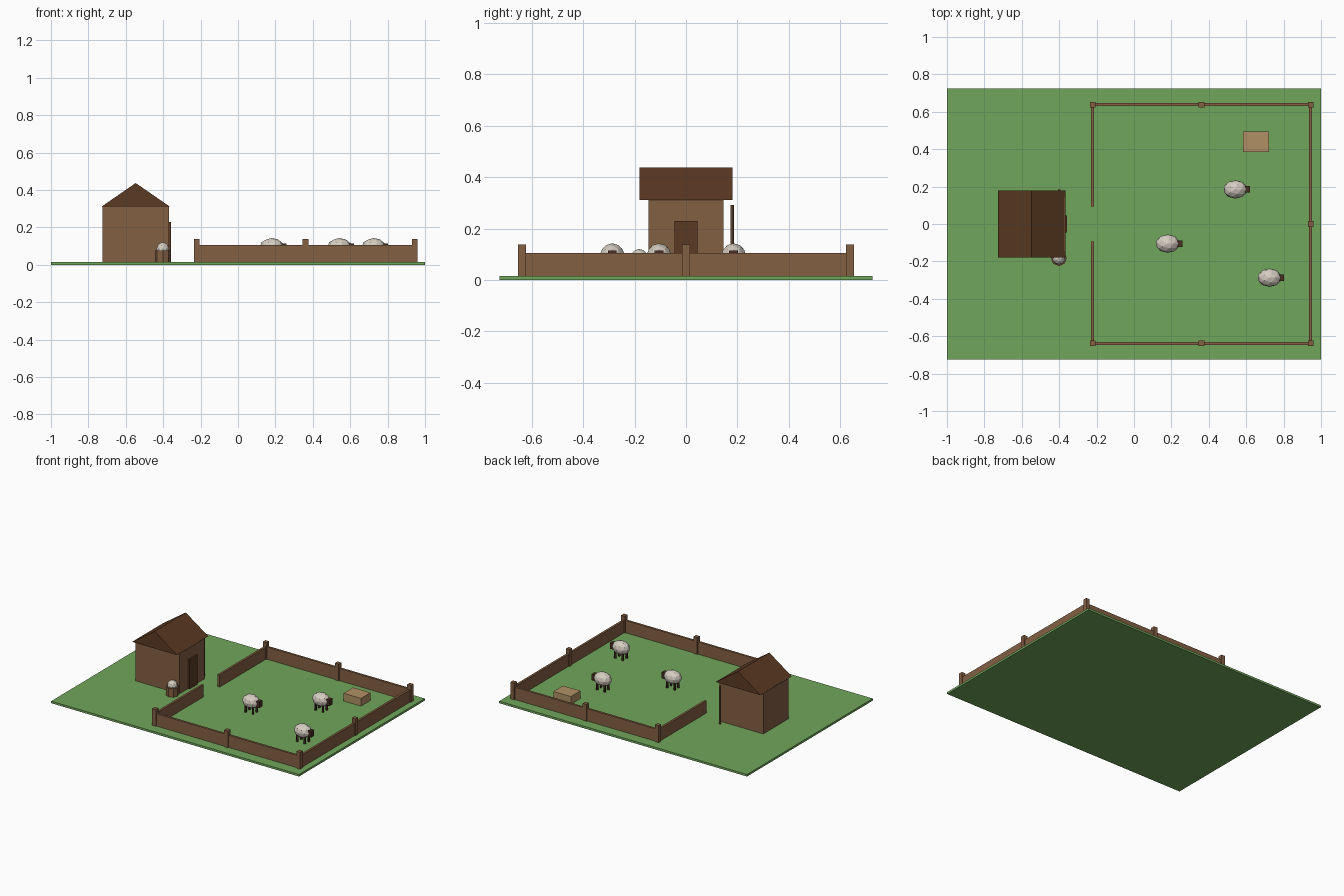
import bpy, bmesh
from mathutils import Matrix, Vector

cube = bpy.data.objects.get("Cube")
if cube:
    bpy.data.objects.remove(cube, do_unlink=True)


def material(name, r, g, b):
    m = bpy.data.materials.new(name)
    m.use_nodes = True
    m.diffuse_color = (r, g, b, 1)
    m.node_tree.nodes["Principled BSDF"].inputs["Base Color"].default_value = (r, g, b, 1)
    return m


GRASS = material("grass green", 0.165, 0.38, 0.105)
WOOD = material("wood brown", 0.23, 0.115, 0.055)
DARK = material("dark wood", 0.105, 0.042, 0.016)
HAY = material("hay tan", 0.44, 0.28, 0.13)
WOOL = material("wool", 0.66, 0.61, 0.53)
HIDE = material("dark hide", 0.065, 0.03, 0.016)
GROUND = 0.015


def finish(name, bm, mat):
    bmesh.ops.recalc_face_normals(bm, faces=bm.faces)
    mesh = bpy.data.meshes.new(name)
    bm.to_mesh(mesh)
    bm.free()
    mesh.materials.append(mat)
    obj = bpy.data.objects.new(name, mesh)
    bpy.context.collection.objects.link(obj)
    return obj


def box(name, mat, x, y, z):
    """Box given as (low, high) on each axis."""
    bm = bmesh.new()
    centre = Vector([(a + b) / 2 for a, b in (x, y, z)])
    size = Vector([b - a for a, b in (x, y, z)])
    bmesh.ops.create_cube(bm, size=1, matrix=Matrix.LocRotScale(centre, None, size))
    return finish(name, bm, mat)


def ball(name, mat, centre, radii, detail):
    bm = bmesh.new()
    bmesh.ops.create_icosphere(bm, subdivisions=detail, radius=1,
                               matrix=Matrix.LocRotScale(Vector(centre), None, Vector(radii)))
    return finish(name, bm, mat)


def cylinder(name, mat, x, y, low, high, radius, sides):
    bm = bmesh.new()
    bmesh.ops.create_cone(bm, cap_ends=True, segments=sides, radius1=radius, radius2=radius,
                          depth=high - low, matrix=Matrix.Translation((x, y, (low + high) / 2)))
    return finish(name, bm, mat)


# Ground
box("ground", GRASS, (-1, 1), (-0.725, 0.725), (0, GROUND))

# Barn: walls, gable roof and door
box("barn_walls", WOOD, (-0.725, -0.37), (-0.145, 0.145), (GROUND, 0.315))
bm = bmesh.new()
gable = bm.faces.new([bm.verts.new((x, -0.18, z))
                      for x, z in ((-0.728, 0.312), (-0.366, 0.312), (-0.547, 0.437))])
sweep = bmesh.ops.extrude_face_region(bm, geom=[gable])
bmesh.ops.translate(bm, vec=(0, 0.36, 0),
                    verts=[v for v in sweep["geom"] if isinstance(v, bmesh.types.BMVert)])
finish("barn_roof", bm, DARK)
box("barn_door", DARK, (-0.372, -0.358), (-0.045, 0.045), (GROUND, 0.23))

# Tool pole and feed barrel beside the barn
cylinder("tool_pole", WOOD, -0.4, 0.18, GROUND, 0.292, 0.007, 8)
cylinder("feed_barrel", WOOD, -0.402, -0.182, GROUND, 0.077, 0.043, 8)
ball("feed_heap", WOOL, (-0.402, -0.182, 0.085), (0.035, 0.035, 0.036), 2)

# Fence: panels on four sides with a gateway facing the barn
LEFT, MIDDLE, RIGHT, SIDE = -0.221, 0.361, 0.944, 0.638
half = 0.008
for side, s in (("back", 1), ("front", -1)):
    y = s * SIDE
    box(f"{side}_fence_panel", WOOD, (LEFT, RIGHT), (y - half, y + half), (GROUND, 0.105))
    ends = sorted((s * 0.093, y))
    box(f"{side}_gate_panel", WOOD, (LEFT - half, LEFT + half), ends, (GROUND, 0.105))
box("right_fence_panel", WOOD, (RIGHT - half, RIGHT + half), (-SIDE, SIDE), (GROUND, 0.105))
posts = [(x, s * SIDE) for x in (LEFT, MIDDLE, RIGHT) for s in (-1, 1)] + [(RIGHT, 0)]
for x, y in posts:
    box("fence_post", WOOD, (x - 0.015, x + 0.015), (y - 0.015, y + 0.015), (GROUND, 0.138))

# Hay bale
box("hay_bale", HAY, (0.583, 0.723), (0.385, 0.495), (GROUND, 0.072))

# Sheep, all facing the same way
for x, y in ((0.18, -0.105), (0.542, 0.185), (0.725, -0.287)):
    ball("sheep_body", WOOL, (x, y, 0.094), (0.065, 0.049, 0.049), 2)
    box("sheep_head", HIDE, (x + 0.042, x + 0.078), (y - 0.017, y + 0.017), (0.07, 0.115))
    for dx in (-0.03, 0.03):
        for dy in (-0.022, 0.022):
            cylinder("sheep_leg", HIDE, x + dx, y + dy, GROUND, 0.07, 0.008, 6)
